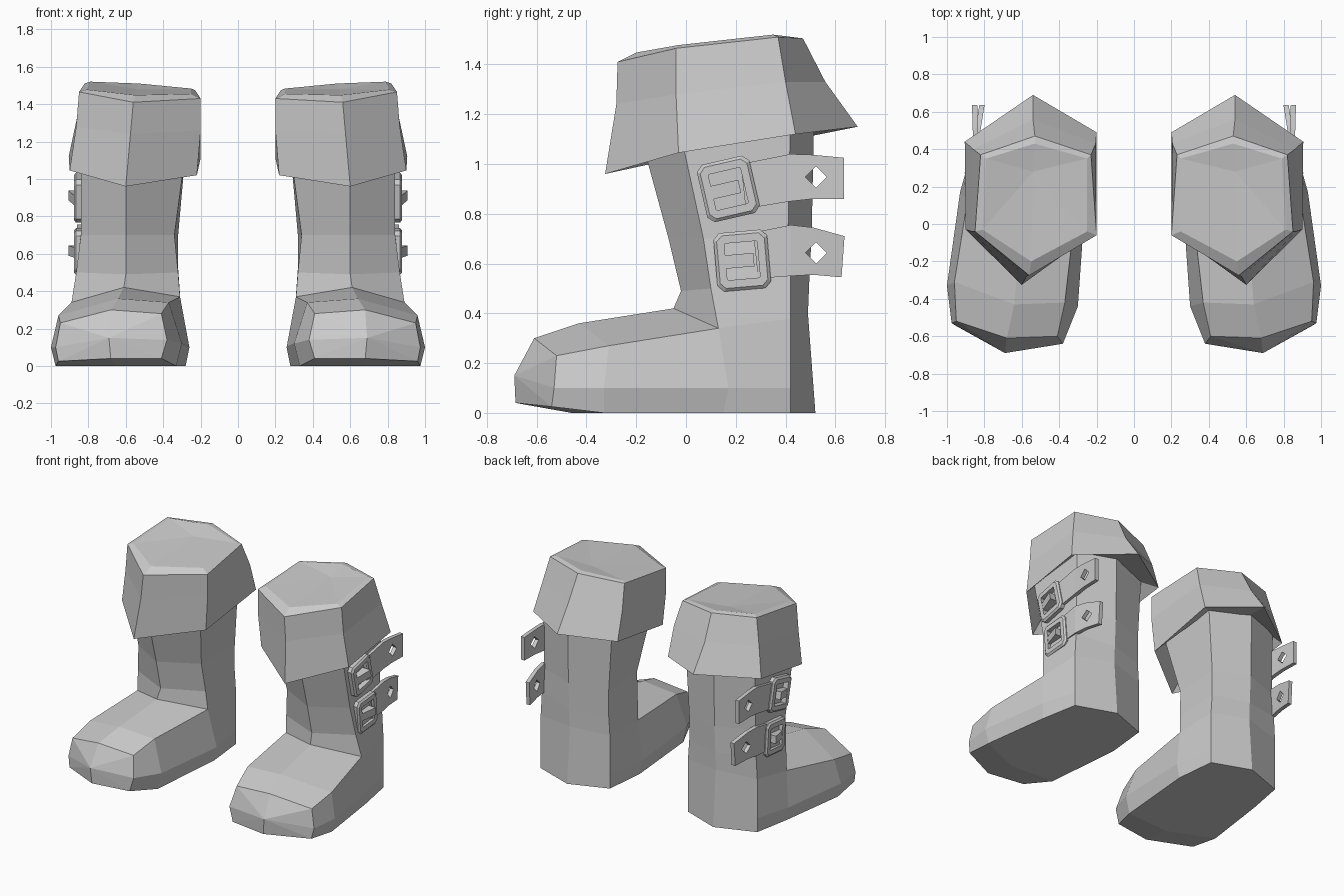
import bpy, bmesh
from math import sin, cos, radians

if "Cube" in bpy.data.objects:
    bpy.data.objects.remove(bpy.data.objects["Cube"])


def finish(bm, name):
    """Turn a bmesh into an object mirrored to the other boot."""
    bmesh.ops.recalc_face_normals(bm, faces=bm.faces)
    me = bpy.data.meshes.new(name)
    bm.to_mesh(me)
    bm.free()
    ob = bpy.data.objects.new(name, me)
    bpy.context.collection.objects.link(ob)
    mod = ob.modifiers.new("other_boot", 'MIRROR')
    mod.use_mirror_merge = False
    return ob


def ring(bm, pts):
    return [bm.verts.new(p) for p in pts]


def bridge(bm, a, b, skip=()):
    n = len(a)
    for i in range(n):
        if i not in skip:
            j = (i + 1) % n
            bm.faces.new((a[i], a[j], b[j], b[i]))


def fan(bm, a, centre):
    c = bm.verts.new(centre)
    for i in range(len(a)):
        bm.faces.new((a[i], a[(i + 1) % len(a)], c))


# Foot sections, toe to heel: sole middle, then round by the outer side
FOOT = [
    [(.68, -.685, .04), (.96, -.54, .025), (.975, -.53, .10), (.95, -.52, .23),
     (.68, -.61, .30), (.41, -.60, .28), (.38, -.64, .14), (.41, -.645, .04)],
    [(.66, -.46, 0), (.975, -.33, 0), (1.0, -.33, .10), (.96, -.31, .27),
     (.64, -.43, .36), (.37, -.42, .34), (.30, -.44, .12), (.33, -.44, 0)],
    [(.60, .15, 0), (.91, .15, 0), (.93, .17, .10), (.89, .13, .34),
     (.61, -.05, .42), (.31, .10, .37), (.26, .13, .10), (.28, .13, 0)],
    [(.58, .52, 0), (.86, .42, 0), (.86, .42, .10), (.86, .42, .38),
     (.58, .49, .40), (.31, .42, .38), (.31, .42, .10), (.31, .42, 0)],
]
# Shaft sections: front ridge, outer front, outer back, back ridge, inner back, inner front
SHAFT = [
    [(.60, -.02, .49), (.865, .10, .50), (.85, .42, .55), (.58, .495, .52), (.32, .42, .52), (.32, .09, .50)],
    [(.60, -.07, .70), (.84, .07, .70), (.84, .41, .72), (.58, .505, .72), (.32, .42, .70), (.34, .07, .70)],
    [(.60, -.19, 1.14), (.84, -.03, 1.16), (.84, .42, 1.2), (.58, .515, 1.2), (.29, .42, 1.2), (.28, -.03, 1.15)],
]
bm = bmesh.new()
f = [ring(bm, s) for s in FOOT]
fan(bm, f[0], (.69, -.69, .15))
bridge(bm, f[0], f[1])
bridge(bm, f[1], f[2])
bridge(bm, f[2], f[3], skip=(3, 4))
h = f[3]
bm.faces.new((h[0], h[1], h[2], h[3], h[4]))
bm.faces.new((h[4], h[5], h[6], h[7], h[0]))
prev = [f[2][4], f[2][3], h[3], h[4], h[5], f[2][5]]
for s in SHAFT:
    cur = ring(bm, s)
    bridge(bm, prev, cur)
    prev = cur
bm.faces.new(prev)
finish(bm, "boot_body")

# Folded cuff: underside, hem, middle, rim, top
CUFF = [
    [(.60, -.17, 1.10), (.82, -.02, 1.13), (.82, .40, 1.18), (.57, .49, 1.18), (.31, .40, 1.16), (.30, -.02, 1.12)],
    [(.60, -.325, .96), (.90, -.03, 1.045), (.905, .44, 1.12), (.54, .69, 1.15), (.20, .49, 1.11), (.22, -.05, 1.02)],
    [(.575, -.28, 1.24), (.865, -.04, 1.28), (.86, .40, 1.33), (.54, .56, 1.33), (.205, .43, 1.31), (.20, -.06, 1.26)],
    [(.56, -.275, 1.41), (.85, -.04, 1.465), (.82, .37, 1.51), (.53, .47, 1.505), (.23, .37, 1.475), (.20, -.06, 1.43)],
    [(.55, -.20, 1.448), (.81, -.03, 1.478), (.79, .35, 1.52), (.53, .43, 1.51), (.25, .35, 1.483), (.25, -.04, 1.455)],
]
bm = bmesh.new()
c = [ring(bm, s) for s in CUFF]
for a, b in zip(c, c[1:]):
    bridge(bm, a, b)
bm.faces.new(c[0])
fan(bm, c[-1], (.54, .28, 1.48))
finish(bm, "cuff")


def holed_plate(bm, outer, hole, x_at, thick, inset=None):
    """Flat plate in y,z with a hole; x_at(y) gives the back surface."""
    put = lambda pts, dx: ring(bm, [(x_at(y) + dx, y, z) for y, z in pts])
    loops = [put(hole, 0), put(outer, 0)]
    if inset:
        loops += [put(outer, thick * .75), put(inset, thick)]
    else:
        loops.append(put(outer, thick))
    loops.append(put(hole, thick))
    for a, b in zip(loops, loops[1:] + loops[:1]):
        bridge(bm, a, b)


def strap(name, top, bottom, hole_z, end_x):
    """Strap whose top and bottom edges are sampled at four stations."""
    xs = lambda y: .832 if y < .43 else .832 + (end_x - .832) * (y - .43) / .2
    bm = bmesh.new()
    (a, b), (d, e) = (top[0], top[1]), (bottom[0], bottom[1])
    back, front = [ring(bm, [(.832 + t, y, z) for y, z in (a, b, e, d)]) for t in (0, .028)]
    bridge(bm, back, front)
    bm.faces.new(back)
    bm.faces.new(front)
    mid = lambda p, q: ((p[0] + q[0]) / 2, (p[1] + q[1]) / 2)
    outer = [mid(b, e), b, top[2], top[3], mid(top[3], bottom[3]), bottom[3], bottom[2], e]
    r, cy = .043, .523
    dia = [(cy - r, hole_z), (cy, hole_z + r), (cy + r, hole_z), (cy, hole_z - r)]
    hole = [p for i in range(4) for p in (dia[i], mid(dia[i], dia[(i + 1) % 4]))]
    hole = hole[:2] + hole[2:]
    holed_plate(bm, outer, hole, xs, .028)
    finish(bm, name)


def buckle(name, cy, cz, deg):
    """Chamfered frame and a slanted prong, turned by deg."""
    s, co = sin(radians(deg)), cos(radians(deg))
    turn = lambda u, v: (cy + u * co - v * s, cz + u * s + v * co)

    def octagon(w, h, k):
        q = [(w, h - k), (w - k, h), (k - w, h), (-w, h - k),
             (-w, k - h), (k - w, -h), (w - k, -h), (w, k - h)]
        return [turn(u, v) for u, v in q]

    bm = bmesh.new()
    holed_plate(bm, octagon(.108, .118, .025), octagon(.066, .074, .004),
                lambda y: .835, .042, octagon(.096, .106, .022))
    finish(bm, name + "_frame")
    bm = bmesh.new()
    loops = []
    for x0, x1 in ((.835, .835), (.875, .905)):
        loops.append(ring(bm, [((x0 if u < 0 else x1), *turn(u - .008, v))
                               for u, v in ((-.06, -.027), (.055, -.027), (.055, .027), (-.06, .027))]))
    bridge(bm, *loops)
    for l in loops:
        bm.faces.new(l)
    finish(bm, name + "_prong")


# Two straps with buckles on the outer side
strap("upper_strap", [(.22, 1.0), (.42, 1.04), (.51, 1.037), (.635, 1.025)],
      [(.24, .82), (.42, .85), (.51, .86), (.635, .86)], .948, .838)
strap("lower_strap", [(.27, .725), (.42, .755), (.51, .745), (.637, .71)],
      [(.29, .54), (.42, .55), (.51, .555), (.625, .545)], .643, .80)
buckle("upper_buckle", .17, .90, 13)
buckle("lower_buckle", .226, .612, 5)
